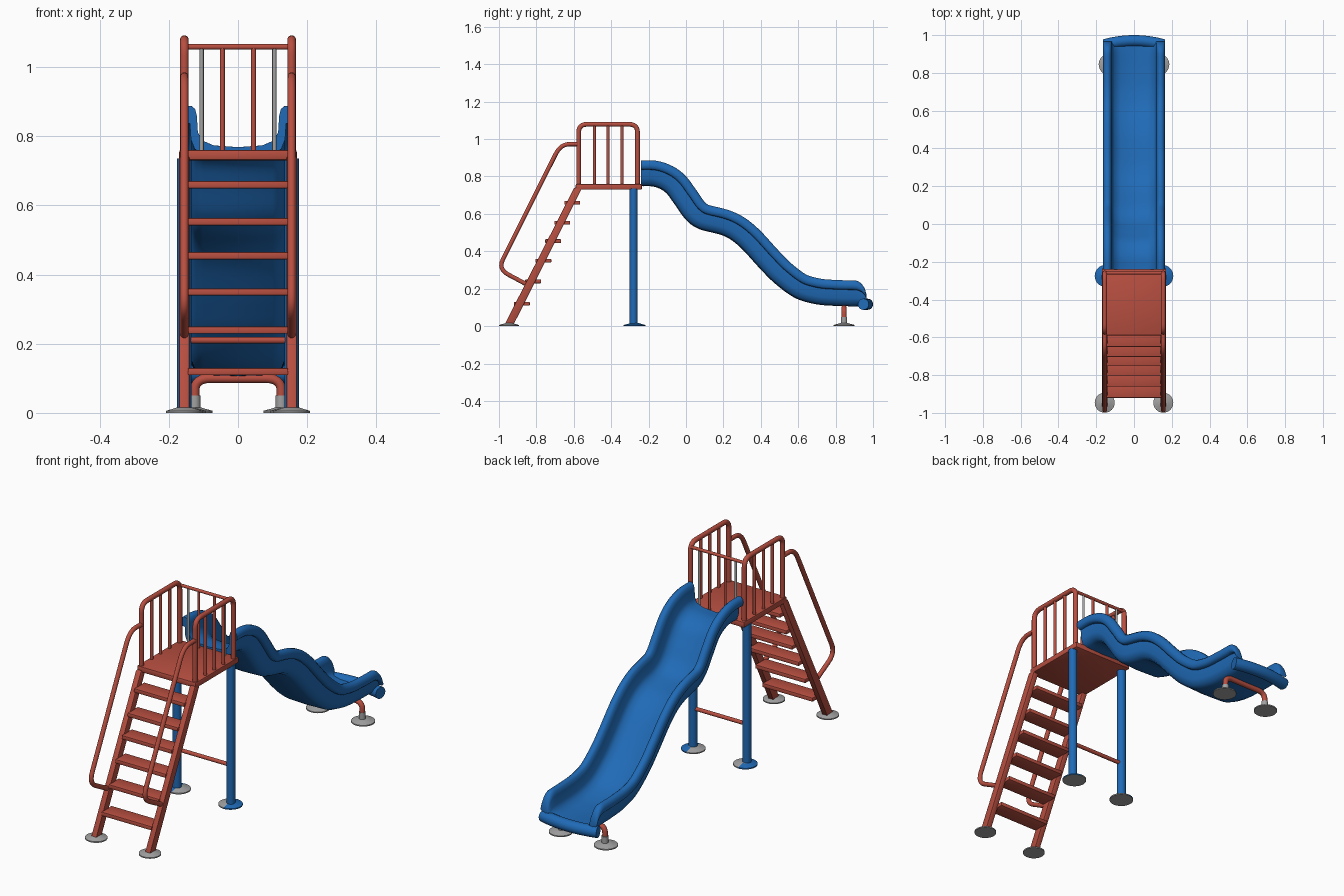
import bpy, bmesh, math
from mathutils import Vector

if "Cube" in bpy.data.objects:
    bpy.data.objects.remove(bpy.data.objects["Cube"])


def material(name, rgb):
    m = bpy.data.materials.new(name)
    m.diffuse_color = (*rgb, 1)
    m.use_nodes = True
    m.node_tree.nodes["Principled BSDF"].inputs["Base Color"].default_value = m.diffuse_color
    return m


RED = material("red paint", (0.48, 0.078, 0.052))
BLUE = material("blue plastic", (0.014, 0.145, 0.47))
GREY = material("grey metal", (0.36, 0.36, 0.36))


def finish(name, bm, *mats, smooth=35):
    bmesh.ops.recalc_face_normals(bm, faces=bm.faces)
    me = bpy.data.meshes.new(name)
    bm.to_mesh(me)
    bm.free()
    ob = bpy.data.objects.new(name, me)
    bpy.context.collection.objects.link(ob)
    for m in mats:
        me.materials.append(m)
    bpy.ops.object.select_all(action='DESELECT')
    bpy.context.view_layer.objects.active = ob
    ob.select_set(True)
    bpy.ops.object.shade_smooth_by_angle(angle=math.radians(smooth))
    return ob


def loft(bm, rings):
    # skin a list of closed vertex rings and cap both ends
    rows = [[bm.verts.new(p) for p in ring] for ring in rings]
    n = len(rows[0])
    for a, b in zip(rows, rows[1:]):
        for i in range(n):
            bm.faces.new((a[i], a[(i + 1) % n], b[(i + 1) % n], b[i]))
    bm.faces.new(rows[0])
    bm.faces.new(rows[-1])


def fillet(pts, r, steps=6):
    # round the inner corners of a path
    pts = [Vector(p) for p in pts]
    out = [pts[0]]
    for a, b, c in zip(pts, pts[1:], pts[2:]):
        p = b + (a - b).normalized() * min(r, (a - b).length * 0.5)
        q = b + (c - b).normalized() * min(r, (c - b).length * 0.5)
        for k in range(steps + 1):
            t = k / steps
            out.append(p * (1 - t) ** 2 + b * 2 * t * (1 - t) + q * t * t)
    return out + [pts[-1]]


def tube(name, pts, radius, mat, bend=0.0, sides=16):
    # round bar swept along a planar path
    path = fillet(pts, bend) if bend else [Vector(p) for p in pts]
    total = Vector((0, 0, 0))
    for a, b, c in zip(path, path[1:], path[2:]):
        total += (b - a).cross(c - b)
    if total.length < 1e-8:
        total = (path[1] - path[0]).orthogonal()
    side = total.normalized()
    rings = []
    for i, p in enumerate(path):
        d = (path[min(i + 1, len(path) - 1)] - path[max(i - 1, 0)]).normalized()
        up = side.cross(d)
        rings.append([p + radius * (math.cos(t) * side + math.sin(t) * up)
                      for t in (2 * math.pi * k / sides for k in range(sides))])
    bm = bmesh.new()
    loft(bm, rings)
    return finish(name, bm, mat)


def prism(name, yz, x0, x1, mat, bevel=0.004):
    # side outline extruded across x, with softened edges
    bm = bmesh.new()
    loft(bm, [[(x, y, z) for y, z in yz] for x in (x0, x1)])
    bmesh.ops.bevel(bm, geom=bm.edges[:], offset=bevel, segments=2, affect='EDGES', profile=0.5)
    return finish(name, bm, mat)


def box(name, x0, x1, y0, y1, z0, z1, mat, bevel=0.004):
    return prism(name, [(y0, z0), (y1, z0), (y1, z1), (y0, z1)], x0, x1, mat, bevel)


def foot(name, x, y, r, *mats):
    # low conical ground plate; with two materials the outer half takes the second
    bm = bmesh.new()
    prof = [(r, 0), (r, 0.006), (r * 0.55, 0.013), (r * 0.4, 0.016)]
    loft(bm, [[(x + q * math.cos(t), y + q * math.sin(t), z)
               for t in (2 * math.pi * k / 32 for k in range(32))] for q, z in prof])
    if len(mats) > 1:
        for f in bm.faces:
            if abs(f.calc_center_median().x) > abs(x) + 0.001:
                f.material_index = 1
    return finish(name, bm, *mats)


def catmull(pts, steps=6):
    p = [Vector(q) for q in pts]
    p = [2 * p[0] - p[1]] + p + [2 * p[-1] - p[-2]]
    out = []
    for a, b, c, d in zip(p, p[1:], p[2:], p[3:]):
        for k in range(steps):
            t = k / steps
            out.append(0.5 * (2 * b + (c - a) * t + (2 * a - 5 * b + 4 * c - d) * t * t
                              + (3 * b - a - 3 * c + d) * t ** 3))
    return out + [p[-2]]


# platform
box("platform", -0.17, 0.17, -0.59, -0.235, 0.73, 0.76, RED, 0.006)

# ladder steps
for i, z in enumerate((0.12, 0.24, 0.35, 0.455, 0.553, 0.66)):
    yc = -0.945 + 0.367 * z / 0.735
    box(f"step_{i + 1}", -0.145, 0.145, yc - 0.035, yc + 0.05, z - 0.011, z + 0.01, RED)

for s, tag in ((-1, "left"), (1, "right")):
    x = s * 0.155
    # ladder side beam and its foot
    prism(f"ladder_beam_{tag}", [(-0.972, 0.004), (-0.924, 0.004), (-0.555, 0.74), (-0.598, 0.74)],
          x - 0.015, x + 0.015, RED)
    foot(f"ladder_foot_{tag}", x, -0.946, 0.053, GREY)
    # sloping handrail
    tube(f"handrail_{tag}", [(x, -0.575, 0.973), (x, -0.67, 0.973), (x, -1.005, 0.305),
                             (x, -0.85, 0.222)], 0.0115, RED, 0.06)
    # guard loop with upright bars
    tube(f"guard_loop_{tag}", [(x, -0.574, 0.74), (x, -0.574, 1.079), (x, -0.259, 1.079),
                               (x, -0.259, 0.74)], 0.0125, RED, 0.045)
    for k, y in enumerate((-0.49, -0.417, -0.342)):
        tube(f"guard_bar_{tag}_{k + 1}", [(x, y, 0.75), (x, y, 1.079)], 0.008, RED)
    # bars in the rear rail: inner red, outer grey
    tube(f"rear_bar_red_{tag}", [(s * 0.045, -0.259, 0.75), (s * 0.045, -0.259, 1.058)], 0.007, RED)
    tube(f"rear_bar_grey_{tag}", [(s * 0.105, -0.259, 0.75), (s * 0.105, -0.259, 1.058)], 0.006, GREY)
    # blue support post and foot
    tube(f"support_post_{tag}", [(x, -0.28, 0.005), (x, -0.28, 0.735)], 0.021, BLUE, sides=24)
    foot(f"support_foot_{tag}", s * 0.15, -0.275, 0.058, GREY, BLUE)
    # slide leg sleeve and foot
    tube(f"slide_leg_sleeve_{tag}", [(s * 0.125, 0.845, 0.005), (s * 0.125, 0.845, 0.05)], 0.0165, GREY)
    foot(f"slide_foot_{tag}", s * 0.13, 0.845, 0.057, GREY)

tube("rear_rail", [(-0.155, -0.259, 1.058), (0.155, -0.259, 1.058)], 0.008, RED)
tube("post_crossbar", [(-0.155, -0.28, 0.21), (0.155, -0.28, 0.21)], 0.010, RED)
tube("slide_leg", [(-0.125, 0.845, 0.03), (-0.125, 0.845, 0.1), (0.125, 0.845, 0.1),
                   (0.125, 0.845, 0.03)], 0.0135, RED, 0.045)

# slide trough: half section (x, height above underside), swept along the underside path
half = [(0.0, 0.0), (0.10, 0.003), (0.125, 0.014), (0.136, 0.04), (0.139, 0.084), (0.152, 0.085),
        (0.161, 0.093), (0.163, 0.108), (0.159, 0.123), (0.148, 0.132), (0.134, 0.132),
        (0.124, 0.124), (0.119, 0.105), (0.116, 0.06), (0.105, 0.038), (0.07, 0.025), (0.0, 0.02)]
section = half + [(-a, b) for a, b in half[-2:0:-1]]
under = [(-0.24, 0.748), (-0.17, 0.745), (-0.11, 0.715), (-0.06, 0.65), (0.0, 0.568), (0.07, 0.519),
         (0.20, 0.483), (0.286, 0.425), (0.393, 0.31), (0.473, 0.23), (0.58, 0.152), (0.69, 0.118),
         (0.80, 0.108), (0.90, 0.106), (0.965, 0.106)]
path = catmull([(0, y, z) for y, z in under], 7)
rings = []
for i, p in enumerate(path):
    d = (path[min(i + 1, len(path) - 1)] - path[max(i - 1, 0)]).normalized()
    if i == 0:
        d = Vector((0, 1, 0))
    n = Vector((0, -d.z, d.y))
    # side walls round down towards the exit
    u = max(0.0, (p.y - 0.89) / 0.078)
    h = 0.25 + 0.8 * math.sqrt(max(0.0, 1 - u ** 2.5))
    rings.append([p + Vector((a, 0, 0)) + n * (b * h if b > 0.03 else min(b, 0.135 * h)) for a, b in section])
bm = bmesh.new()
loft(bm, rings)
finish("slide", bm, BLUE, smooth=50)

# rolled lip at the slide exit
tube("slide_exit_lip", [(0.158 * k / 8, 0.97 - 0.022 * (k / 8) ** 2, 0.117) for k in range(-8, 9)],
     0.03, BLUE, sides=20)
